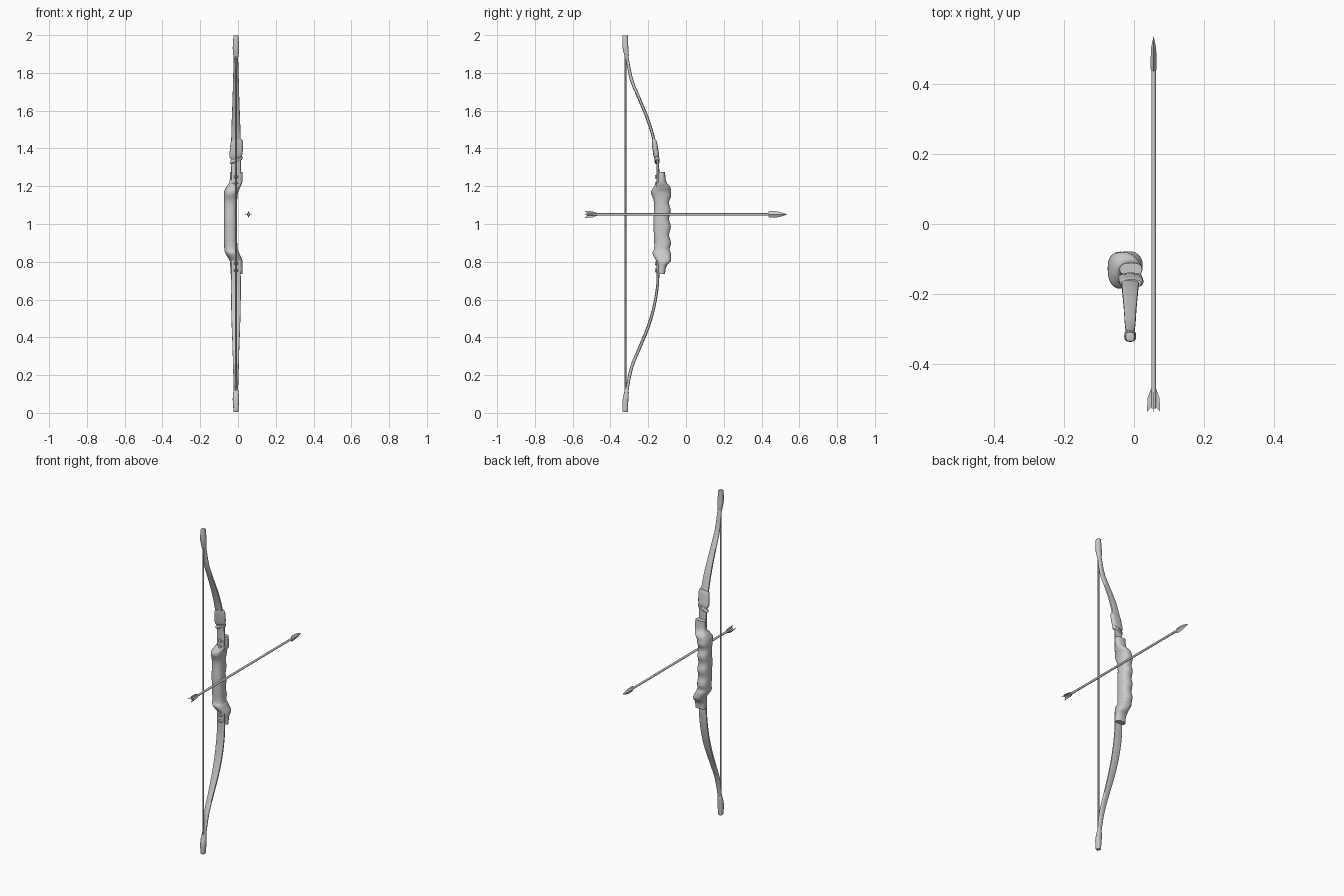
import bpy, bmesh, math
from mathutils import Matrix, Vector

if "Cube" in bpy.data.objects:
    bpy.data.objects.remove(bpy.data.objects["Cube"])

CX = -0.011      # bow centre line
MID = 1.002      # mirror height of the bow


def finish(name, bm, angle=40):
    bmesh.ops.recalc_face_normals(bm, faces=bm.faces)
    me = bpy.data.meshes.new(name)
    bm.to_mesh(me)
    bm.free()
    ob = bpy.data.objects.new(name, me)
    bpy.context.collection.objects.link(ob)
    bpy.context.view_layer.objects.active = ob
    for o in bpy.context.selected_objects:
        o.select_set(False)
    ob.select_set(True)
    bpy.ops.object.shade_smooth_by_angle(angle=math.radians(angle))
    return ob


def smooth(rows, steps):
    """Catmull-Rom through rows of numbers."""
    out = []
    for i in range(len(rows) - 1):
        p = [rows[max(0, min(len(rows) - 1, i + k))] for k in (-1, 0, 1, 2)]
        for s in range(steps):
            t = s / steps
            out.append([0.5 * (2 * b + (c - a) * t + (2 * a - 5 * b + 4 * c - d) * t * t
                               + (3 * b - a - 3 * c + d) * t ** 3) for a, b, c, d in zip(*p)])
    return out + [list(rows[-1])]


def loft(name, rows, sides=16, power=2.0, matrix=None, flip=False, tilt=0.0, angle=40):
    """Rows are z, x, y, half width x, half depth y; section is a superellipse."""
    bm = bmesh.new()
    rings = []
    for z, x, y, hx, hy in rows:
        ring = []
        for i in range(sides):
            a = 2 * math.pi * i / sides
            c, s = math.cos(a), math.sin(a)
            px = math.copysign(abs(c) ** (2 / power), c) * hx
            py = math.copysign(abs(s) ** (2 / power), s) * hy
            zz = z + tilt * px
            ring.append(bm.verts.new((x + px, y + py, 2 * MID - zz if flip else zz)))
        rings.append(ring)
    for r0, r1 in zip(rings, rings[1:]):
        for i in range(sides):
            j = (i + 1) % sides
            bm.faces.new((r0[i], r0[j], r1[j], r1[i]))
    bm.faces.new(rings[0])
    bm.faces.new(rings[-1])
    if matrix:
        bm.transform(matrix)
    return finish(name, bm, angle)


# Grip: offset handle with finger grooves; rows are z, x, back y, front y, half width
grip = [(0.735, -0.009, -0.148, -0.111, 0.032), (0.775, -0.009, -0.150, -0.104, 0.032),
        (0.805, -0.010, -0.158, -0.080, 0.034), (0.845, -0.030, -0.177, -0.080, 0.037),
        (0.880, -0.038, -0.168, -0.084, 0.035), (1.000, -0.040, -0.172, -0.085, 0.035),
        (1.110, -0.040, -0.169, -0.085, 0.035), (1.165, -0.037, -0.185, -0.081, 0.037),
        (1.195, -0.025, -0.172, -0.083, 0.037), (1.225, -0.011, -0.152, -0.105, 0.034),
        (1.275, -0.009, -0.148, -0.111, 0.032)]
rows = []
for z, x, b, f, hx in smooth(grip, 8):
    if 0.84 < z < 1.17:
        f += 0.005 * math.cos((z - 0.90) / 0.085 * 2 * math.pi) * min(1, (z - 0.84) / 0.03, (1.17 - z) / 0.03)
    rows.append((z, x, (b + f) / 2, hx, (f - b) / 2))
loft("grip", rows, 28, 2.4)

# Limb centre curve: z, x, y, half width, half thickness
limb = [(1.195, CX, -0.149, 0.024, 0.007), (1.32, CX, -0.150, 0.026, 0.007),
        (1.445, CX, -0.170, 0.025, 0.008), (1.555, CX, -0.203, 0.022, 0.009),
        (1.66, CX, -0.246, 0.018, 0.009), (1.77, CX, -0.290, 0.015, 0.009),
        (1.90, CX, -0.315, 0.011, 0.008)]
tip = [(1.870, CX, -0.313, 0.010, 0.008), (1.895, CX, -0.315, 0.014, 0.012),
       (1.93, CX, -0.320, 0.017, 0.015), (1.965, CX, -0.322, 0.015, 0.015),
       (1.994, CX, -0.322, 0.013, 0.014), (1.999, CX, -0.321, 0.011, 0.012)]
for part, flip in (("upper", False), ("lower", True)):
    loft(part + "_limb", smooth(limb, 7), 16, 3.5, flip=flip)
    loft(part + "_limb_tip", smooth(tip, 3), 16, 3.0, flip=flip)
    # Bolts holding the limb to the grip
    for n, z in enumerate((1.213, 1.25)):
        bm = bmesh.new()
        zz = 2 * MID - z if flip else z
        m = Matrix.Translation((CX, -0.157, zz)) @ Matrix.Rotation(math.pi / 2, 4, 'X')
        bmesh.ops.create_cone(bm, cap_ends=True, segments=12, radius1=0.012,
                              radius2=0.009, depth=0.014, matrix=m)
        finish(f"{part}_bolt_{n + 1}", bm)

# Cloth wrap on the upper limb with a tilted band below it
loft("wrap", smooth([(1.350, CX, -0.155, 0.029, 0.012), (1.362, CX, -0.157, 0.034, 0.015),
                     (1.40, CX + 0.003, -0.163, 0.035, 0.015), (1.43, CX + 0.004, -0.167, 0.033, 0.014),
                     (1.445, CX + 0.004, -0.170, 0.027, 0.011)], 4), 20, 2.8, tilt=0.15)
band = [(-0.010, 0.029, 0.010), (-0.005, 0.033, 0.014), (0.005, 0.033, 0.014), (0.010, 0.029, 0.010)]
loft("wrap_band", [(1.338 + d, CX + 0.002, -0.153, hx, hy) for d, hx, hy in band], 20, 2.8, tilt=0.4)

# Bow string
loft("string", [(0.115, CX, -0.321, 0.005, 0.005), (1.89, CX, -0.321, 0.005, 0.005)], 8)

# Arrow, built along z and laid along y
AX, AZ = 0.056, 1.051
lay = Matrix.Translation((AX, 0, AZ)) @ Matrix.Rotation(-math.pi / 2, 4, 'X')
loft("arrow_shaft", [(-0.527, 0, 0, 0.0065, 0.0065), (0.46, 0, 0, 0.0065, 0.0065)], 10, matrix=lay)
# Star-section arrow head
loft("arrow_head", [(0.437, 0, 0, 0.007, 0.014), (0.447, 0, 0, 0.009, 0.018), (0.485, 0, 0, 0.008, 0.016),
                    (0.505, 0, 0, 0.007, 0.011), (0.536, 0, 0, 0.0004, 0.0004)], 8, 0.9, matrix=lay, angle=15)

# Four fletching vanes
profile = [(-0.46, 0.003), (-0.497, 0.017), (-0.537, 0.019), (-0.519, 0.003)]
for k in range(4):
    bm = bmesh.new()
    face = bm.faces.new([bm.verts.new((r, -0.0008, z)) for z, r in profile])
    ext = bmesh.ops.extrude_face_region(bm, geom=[face])
    verts = [v for v in ext["geom"] if isinstance(v, bmesh.types.BMVert)]
    bmesh.ops.translate(bm, verts=verts, vec=Vector((0, 0.0016, 0)))
    bm.transform(lay @ Matrix.Rotation(k * math.pi / 2, 4, 'Z'))
    finish(f"arrow_vane_{k + 1}", bm)
